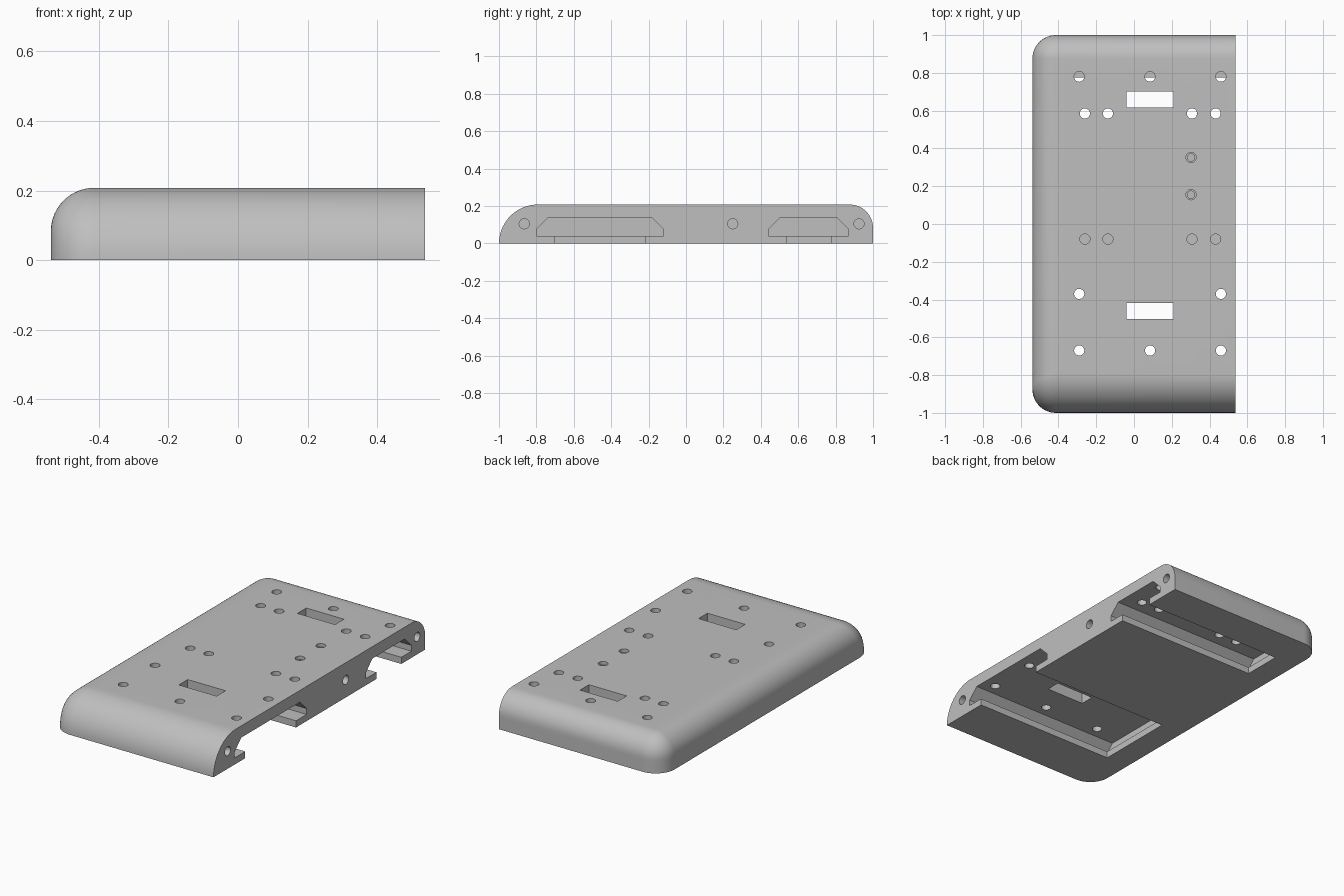
import bpy, bmesh, math

if "Cube" in bpy.data.objects:
    bpy.data.objects.remove(bpy.data.objects["Cube"])

H, HX, R = 0.208, 0.538, 0.125   # height, half width, edge radius

grey = bpy.data.materials.new("light grey")
grey.use_nodes = True
colour = (0.52, 0.52, 0.52, 1)
grey.diffuse_color = colour
grey.node_tree.nodes["Principled BSDF"].inputs["Base Color"].default_value = colour


def loft(name, rings):
    """Closed solid through rings of equal point count."""
    bm = bmesh.new()
    loops = [[bm.verts.new(p) for p in ring] for ring in rings]
    n = len(loops[0])
    for a, b in zip(loops, loops[1:]):
        for i in range(n):
            j = (i + 1) % n
            bm.faces.new((a[i], a[j], b[j], b[i]))
    bm.faces.new(loops[0])
    bm.faces.new(loops[-1])
    bmesh.ops.recalc_face_normals(bm, faces=bm.faces)
    mesh = bpy.data.meshes.new(name)
    bm.to_mesh(mesh)
    bm.free()
    mesh.materials.append(grey)
    obj = bpy.data.objects.new(name, mesh)
    bpy.context.collection.objects.link(obj)
    return obj


def outline(z):
    """Plan outline of the body at height z, rounded on the left side."""
    up = max(0, z - (H - R))
    side = R - math.sqrt(max(0, R * R - up * up))
    front = H - math.sqrt(max(0, H * H - z * z))
    r = max(R - side, 0.002)
    x, yb, yf = -HX + side + r, 1 - side, -1 + front
    pts = [(HX, yf, z), (HX, yb, z)]
    for y, start in ((yb - r, 90), (yf + r, 180)):
        for k in range(13):
            a = math.radians(start + 90 * k / 12)
            pts.append((x + r * math.cos(a), y + r * math.sin(a), z))
    return pts


body = loft("base_plate", [outline(H * math.sin(math.radians(90 * k / 18)))
                           for k in range(19)])


def cut(cutter):
    cutter.hide_render = True
    mod = body.modifiers.new("cut", 'BOOLEAN')
    mod.operation = 'DIFFERENCE'
    mod.solver = 'EXACT'
    mod.object = cutter
    bpy.context.view_layer.objects.active = body
    bpy.ops.object.modifier_apply(modifier=mod.name)
    bpy.data.objects.remove(cutter)


def box(x0, x1, y0, y1, z0, z1):
    return loft("cutter", [[(x0, y0, z), (x1, y0, z), (x1, y1, z), (x0, y1, z)]
                           for z in (z0, z1)])


def circle(r, n=24):
    return [(r * math.cos(2 * math.pi * k / n), r * math.sin(2 * math.pi * k / n))
            for k in range(n)]


def drill(x, y, z0, r=0.027):
    cut(loft("cutter", [[(x + a, y + b, z) for a, b in circle(r)]
                        for z in (z0, H + 0.05)]))


# Undercut slots, open to the right side and the underside
for y0, y1, n0, n1 in ((-0.80, -0.12, -0.70, -0.22), (0.44, 0.87, 0.54, 0.775)):
    section = [(y0, 0.04), (y1, 0.04), (y1, 0.075), (y1 - 0.062, 0.137),
               (y0 + 0.062, 0.137), (y0, 0.075)]
    cut(loft("cutter", [[(x, y, z) for y, z in section] for x in (-0.46, 0.6)]))
    cut(box(-0.39, 0.6, n0, n1, -0.05, 0.06))

# Rectangular windows
for y in (-0.46, 0.66):
    cut(box(-0.04, 0.21, y - 0.042, y + 0.042, 0.1, 0.3))

# Screw holes into the slots
for x in (-0.29, 0.085, 0.46):
    for y in (0.78, -0.37, -0.67):
        if (x, y) != (0.085, -0.37):
            drill(x, y, 0.12)

# Row of through holes and its blind counterpart
for x in (-0.26, -0.138, 0.307, 0.432):
    drill(x, 0.585, 0.12)
    drill(x, -0.08, 0.08)

# Stepped pin holes
for y in (0.155, 0.352):
    drill(0.302, y, H - 0.02)
    drill(0.302, y, H - 0.06, 0.019)

# Holes in the right side
for y in (-0.865, 0.25, 0.925):
    cut(loft("cutter", [[(x, y + a, 0.105 + b) for a, b in circle(0.027)]
                        for x in (0.4, 0.6)]))

bpy.ops.object.select_all(action='DESELECT')
body.select_set(True)
bpy.context.view_layer.objects.active = body
bpy.ops.object.shade_smooth_by_angle(angle=math.radians(30))
